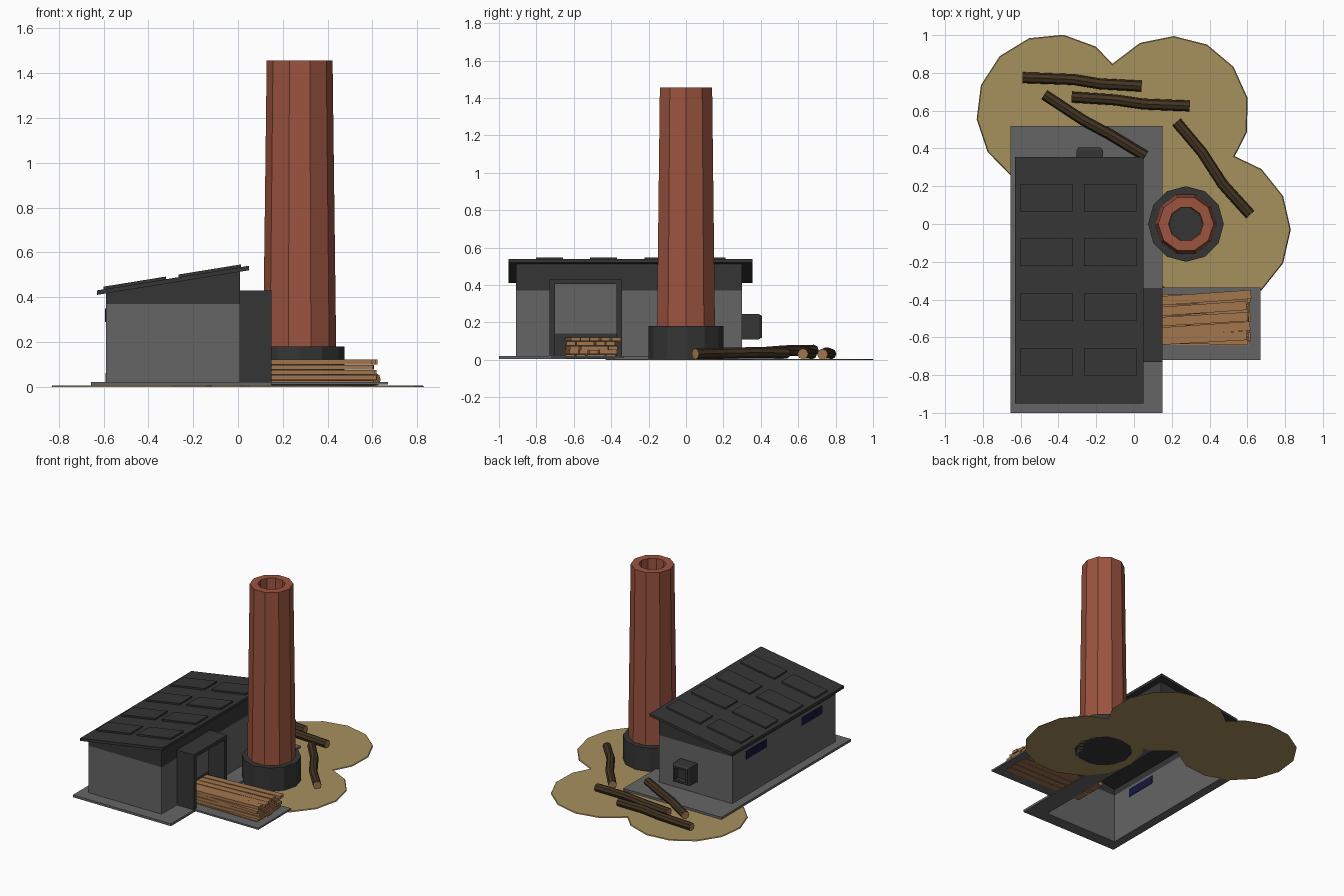
import bpy, bmesh, math, random
from mathutils import Vector, Matrix

random.seed(4)
old = bpy.data.objects.get("Cube")
if old:
    bpy.data.objects.remove(old, do_unlink=True)


def material(name, r, g, b):
    m = bpy.data.materials.new(name)
    m.use_nodes = True
    m.diffuse_color = (r, g, b, 1)
    m.node_tree.nodes["Principled BSDF"].inputs["Base Color"].default_value = (r, g, b, 1)
    return m


DARK = material("dark_grey", 0.036, 0.036, 0.036)
GREY = material("concrete_grey", 0.13, 0.13, 0.13)
BRICK = material("brick_red", 0.33, 0.088, 0.05)
SAND = material("dry_sand", 0.38, 0.28, 0.11)
PLANK = material("plank_brown", 0.36, 0.18, 0.075)
BARK = material("bark_brown", 0.055, 0.034, 0.016)
GLASS = material("dark_blue_glass", 0.008, 0.008, 0.055)


def finish(name, bm, *mats):
    mesh = bpy.data.meshes.new(name)
    bm.to_mesh(mesh)
    bm.free()
    for m in mats:
        mesh.materials.append(m)
    ob = bpy.data.objects.new(name, mesh)
    bpy.context.collection.objects.link(ob)
    return ob


def add_box(bm, x0, x1, y0, y1, z0, z1, turn=0):
    centre = Vector((x0 + x1, y0 + y1, z0 + z1)) / 2
    size = Matrix.Diagonal((x1 - x0, y1 - y0, z1 - z0, 1))
    mat = Matrix.Translation(centre) @ Matrix.Rotation(turn, 4, "Z") @ size
    return bmesh.ops.create_cube(bm, size=1, matrix=mat)["verts"]


def boxes(name, mat, *dims):
    bm = bmesh.new()
    for d in dims:
        add_box(bm, *d)
    return finish(name, bm, mat)


def bridge(bm, a, b, index=0):
    n = len(a)
    for i in range(n):
        j = (i + 1) % n
        bm.faces.new((a[i], a[j], b[j], b[i])).material_index = index


def lathe(name, x, y, sides, rings, mats, turn=0):
    """Rings are (radius, height, material index of the band above)."""
    bm = bmesh.new()
    loops = []
    for r, z, _ in rings:
        angles = [turn + math.tau * i / sides for i in range(sides)]
        loops.append([bm.verts.new((x + r * math.cos(a), y + r * math.sin(a), z)) for a in angles])
    bm.faces.new(loops[0][::-1])
    for a, b, ring in zip(loops, loops[1:], rings):
        bridge(bm, a, b, ring[2])
    bm.faces.new(loops[-1]).material_index = rings[-1][2]
    return finish(name, bm, *mats)


# Building dimensions
X0, X1, Y0, Y1 = -0.59, 0.01, -0.91, 0.30
SLOPE = 0.162


def roof_z(x):
    return 0.41 + SLOPE * (x + 0.63)


# Sand patches
for name, x, y, turn in (("sand_patch_left", -0.425, 0.595, 0.1),
                         ("sand_patch_back", 0.2, 0.585, 0.2),
                         ("sand_patch_right", 0.42, -0.03, 0)):
    lathe(name, x, y, 14, ((0.41, 0, 0), (0.405, 0.006, 0)), (SAND,), turn)

# Concrete footing around the building, and loading pad
boxes("footing", GREY,
      (-0.655, X0, -1, 0.52, 0.005, 0.022), (X1, 0.15, -1, 0.52, 0.005, 0.022),
      (X0, X1, -1, Y0, 0.005, 0.022), (X0, X1, Y1, 0.52, 0.005, 0.022))
boxes("loading_pad", GREY, (0.15, 0.67, -0.72, -0.335, 0.01, 0.022))

# Walls with a dark upper band
bm = bmesh.new()
corners = ((X0, Y0), (X1, Y0), (X1, Y1), (X0, Y1))
levels = [[bm.verts.new((x, y, z(x))) for x, y in corners]
          for z in (lambda x: 0.01, lambda x: 0.37, lambda x: roof_z(x) + 0.005)]
bridge(bm, levels[0], levels[1], 0)
bridge(bm, levels[1], levels[2], 1)
finish("walls", bm, GREY, DARK)

# Sloping roof and its raised panels
bm = bmesh.new()
add_box(bm, -0.63, 0.05, -0.95, 0.355, 0, 0.02)
for x0 in (-0.60, -0.265):
    for k in range(4):
        y0 = 0.067 - 0.29 * k
        add_box(bm, x0, x0 + 0.278, y0, y0 + 0.145, 0.015, 0.032)
for v in bm.verts:
    v.co.z += roof_z(v.co.x)
finish("roof", bm, DARK)

# Slot windows on the left-hand wall
for name, y in (("rear_window", 0.02), ("front_window", -0.63)):
    boxes(name, GLASS, (X0 - 0.004, X0 + 0.004, y - 0.122, y + 0.122, 0.29, 0.35))

# Doorway porch, door panel and sill
boxes("door_frame", DARK,
      (X1, 0.15, -0.73, -0.70, 0.01, 0.43), (X1, 0.15, -0.372, -0.342, 0.01, 0.43),
      (X1, 0.15, -0.70, -0.372, 0.405, 0.43))
boxes("door_panel", GREY, (X1, 0.018, -0.70, -0.372, 0.14, 0.405))
boxes("door_sill", DARK, (X1, 0.018, -0.70, -0.372, 0.02, 0.14))

# Vent box on the back wall
bm = bmesh.new()
add_box(bm, -0.305, -0.165, Y1 - 0.01, 0.39, 0.11, 0.245)
face = max(bm.faces, key=lambda f: f.calc_center_median().y)
for thickness, depth in ((0.014, 0.015), (0.02, 0), (0.001, -0.04)):
    bmesh.ops.inset_individual(bm, faces=[face], thickness=thickness, depth=depth)
finish("vent", bm, DARK)

# Chimney with hollow top
lathe("chimney_base", 0.275, 0, 12,
      ((0.2, 0, 0), (0.2, 0.18, 0), (0.165, 0.18, 0)), (DARK,))
lathe("chimney", 0.275, 0, 10,
      ((0.163, 0.17, 0), (0.147, 1.455, 0), (0.092, 1.455, 0), (0.088, 1.33, 1)),
      (BRICK, DARK))

# Stacked planks
bm = bmesh.new()
for layer in range(5):
    z = 0.008 + 0.023 * layer
    lean = 0.065 if layer == 4 else random.uniform(-0.02, 0.05)
    for k in range(5):
        y = -0.612 + 0.053 * k + random.uniform(-0.005, 0.005)
        end = 0.61 + random.uniform(-0.015, 0.012)
        add_box(bm, -0.04, end, y - 0.024, y + 0.024, z, z + 0.021,
                lean + random.uniform(-0.012, 0.012))
finish("plank_stack", bm, PLANK)


# Bent logs with cut ends
def log(name, points, radius=0.029, sides=8):
    bm = bmesh.new()
    pts = [Vector(p) for p in points]
    loops = []
    for i, p in enumerate(pts):
        along = (pts[min(i + 1, len(pts) - 1)] - pts[max(i - 1, 0)]).normalized()
        side = along.cross(Vector((0, 0, 1))).normalized()
        up = side.cross(along)
        loops.append([bm.verts.new(p + radius * (side * math.cos(a) + up * math.sin(a)))
                      for a in (math.tau * k / sides for k in range(sides))])
    for a, b in zip(loops, loops[1:]):
        bridge(bm, a, b)
    for ring in (loops[0][::-1], loops[-1]):
        bm.faces.new(ring).material_index = 1
    bmesh.ops.recalc_face_normals(bm, faces=bm.faces)
    finish(name, bm, BARK, PLANK)


log("log_far", ((-0.59, 0.775, 0.032), (-0.32, 0.765, 0.036), (-0.18, 0.742, 0.036), (0.04, 0.73, 0.03)))
log("log_middle", ((-0.33, 0.672, 0.032), (-0.1, 0.657, 0.036), (0.05, 0.635, 0.036), (0.295, 0.625, 0.032)))
log("log_near", ((-0.475, 0.685, 0.052), (-0.27, 0.55, 0.05), (-0.13, 0.475, 0.045), (0.06, 0.36, 0.035)))
log("log_right", ((0.225, 0.54, 0.036), (0.36, 0.38, 0.04), (0.47, 0.21, 0.036), (0.615, 0.05, 0.032)))
